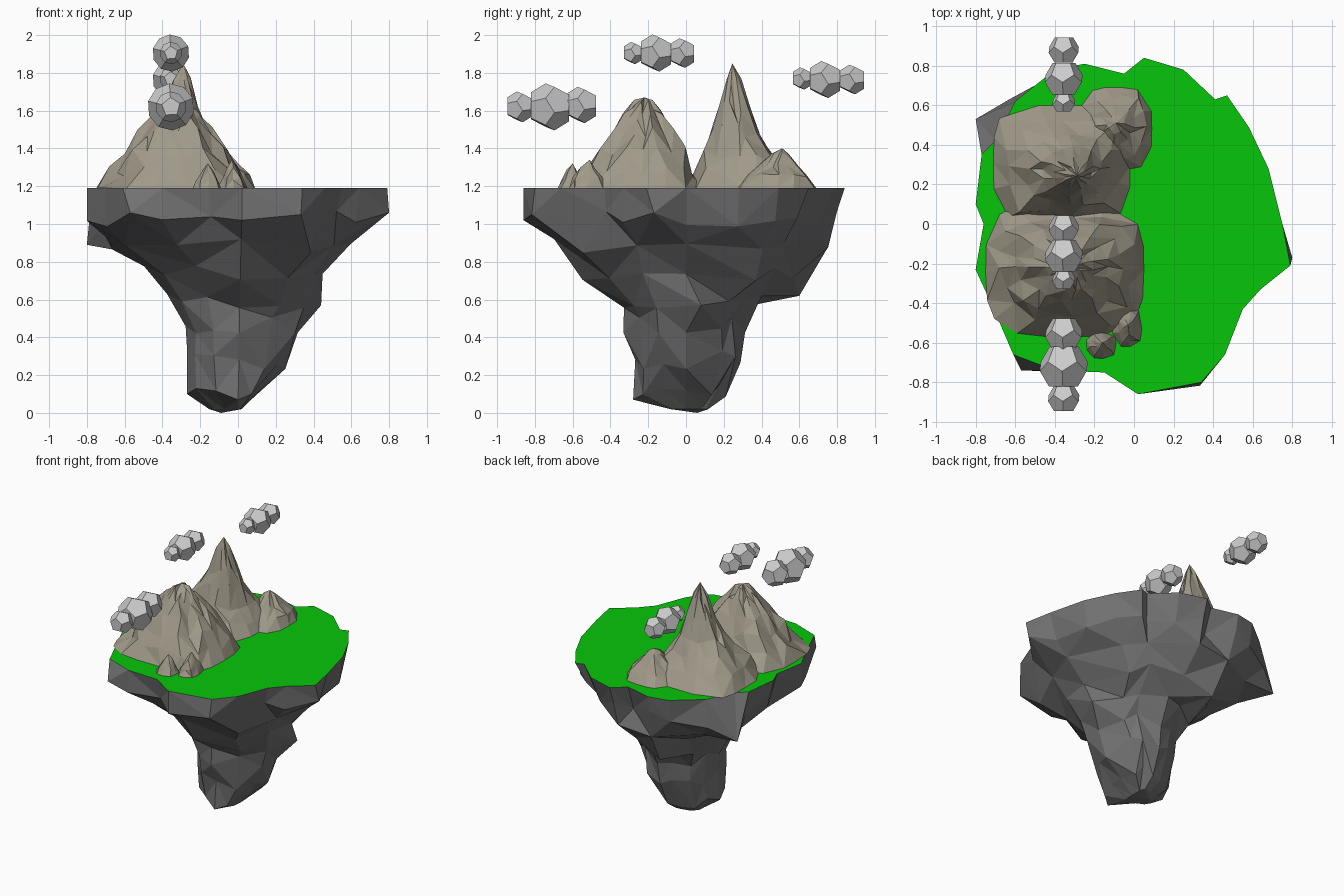
import bpy, bmesh, math, random
from mathutils import Vector, Euler

if "Cube" in bpy.data.objects:
    bpy.data.objects.remove(bpy.data.objects["Cube"])

random.seed(7)
TOP = 1.19


def material(name, rgb):
    m = bpy.data.materials.new(name)
    m.diffuse_color = (*rgb, 1)
    m.use_nodes = True
    m.node_tree.nodes["Principled BSDF"].inputs["Base Color"].default_value = m.diffuse_color
    return m


def finish(name, bm, mat=None):
    bmesh.ops.recalc_face_normals(bm, faces=bm.faces[:])
    me = bpy.data.meshes.new(name)
    bm.to_mesh(me)
    bm.free()
    ob = bpy.data.objects.new(name, me)
    bpy.context.collection.objects.link(ob)
    if mat:
        me.materials.append(mat)
    return ob


def bridge(bm, a, b):
    """Triangulate between ring a and ring b (same count, or b half of a)."""
    n, m = len(a), len(b)
    for i in range(m):
        j = (i + 1) % m
        if n == m:
            if i % 2:
                bm.faces.new((a[i], a[j], b[i]))
                bm.faces.new((a[j], b[j], b[i]))
            else:
                bm.faces.new((a[i], a[j], b[j]))
                bm.faces.new((a[i], b[j], b[i]))
        else:
            u, v, w = a[2 * i], a[2 * i + 1], a[(2 * i + 2) % n]
            bm.faces.new((u, v, b[i]))
            bm.faces.new((v, w, b[j]))
            bm.faces.new((v, b[j], b[i]))


stone = material("dark_stone", (0.17, 0.17, 0.17))
green = material("grass", (0.002, 0.56, 0.003))
tan = material("tan_rock", (0.35, 0.32, 0.25))

# Island outline, counter-clockwise from +x
outline = [(.75, 0), (.68, .28), (.58, .49), (.47, .65), (.41, .63), (.25, .78),
           (.05, .84), (-.05, .76), (-.25, .81), (-.40, .78), (-.60, .62), (-.70, .42),
           (-.77, .35), (-.80, .10), (-.76, 0), (-.80, -.23), (-.70, -.45), (-.61, -.66),
           (-.40, -.74), (-.15, -.75), (.02, -.86), (.34, -.80), (.46, -.66), (.55, -.43),
           (.64, -.33), (.79, -.21)]

# Grass top
bm = bmesh.new()
bm.faces.new([bm.verts.new((x, y, TOP)) for x, y in outline])
finish("grass_top", bm, green)

# Rock underside: height, x min, x max, y min, y max, vertex step
levels = [(1.03, -.78, .75, -.84, .82, 1), (.87, -.68, .64, -.68, .74, 2),
          (.74, -.48, .48, -.52, .60, 2), (.60, -.36, .40, -.35, .38, 2),
          (.46, -.28, .34, -.32, .31, 2), (.28, -.26, .25, -.28, .30, 2),
          (.10, -.26, .12, -.27, .20, 2), (.02, -.16, .02, -.08, .12, 2)]
bm = bmesh.new()
ring = [bm.verts.new((x, y, TOP)) for x, y in outline]
side = []
for z, x0, x1, y0, y1, step in levels:
    new = []
    for x, y in outline[::step]:
        if z > .8:      # upper rings keep the island outline
            c, s = x / .79, y / .85
        else:           # lower rings are rough ovals
            a = math.atan2(y, x)
            c, s = math.cos(a), math.sin(a)
        k = random.uniform(.93, 1.06)
        dz = random.uniform(-.05, .05) if z > .05 else 0
        new.append(bm.verts.new((c * k * (x1 if c > 0 else -x0),
                                 s * k * (y1 if s > 0 else -y0), z + dz)))
    bridge(bm, ring, new)
    ring = new
    side += new
tip = bm.verts.new((-.09, .06, 0))
for i, v in enumerate(ring):
    bm.faces.new((v, ring[(i + 1) % len(ring)], tip))
# Jutting ledges
for p in [(-.80, .53, .89), (.80, -.17, 1.06), (-.57, -.74, 1.06), (-.20, .60, .62),
          (.44, .08, .57), (-.27, -.02, .10), (.02, -.86, 1.02), (.0, -.28, .07)]:
    p = Vector(p)
    min(side, key=lambda v: (v.co - p).length).co = p
finish("rock_underside", bm, stone)


def mountain(name, box, peak, profile, n, rough, square=3.0):
    """Rough cone: footprint box (x0, x1, y0, y1) lofted up to the peak."""
    x0, x1, y0, y1 = box
    cx, cy, rx, ry = (x0 + x1) / 2, (y0 + y1) / 2, (x1 - x0) / 2, (y1 - y0) / 2
    px, py, pz = peak
    bm = bmesh.new()
    ring = None
    ridge = [random.uniform(-rough, rough) for _ in range(n)]
    for h, w in profile:
        t = 1 - w
        e = 2 + (square - 2) * w
        new = []
        for i in range(n):
            a = 2 * math.pi * (i + .5 * random.uniform(-.5, .5)) / n
            c, s = math.cos(a), math.sin(a)
            k = w / (abs(c) ** e + abs(s) ** e) ** (1 / e)
            if h > 0:
                k *= 1 + ridge[i] + random.uniform(-rough, rough) * .6
            dz = random.uniform(-.06, .06) * (pz - TOP) if h > 0 else 0
            new.append(bm.verts.new((cx + (px - cx) * t + rx * k * c,
                                     cy + (py - cy) * t + ry * k * s,
                                     TOP + h * (pz - TOP) + dz)))
        if ring:
            bridge(bm, ring, new)
        ring = new
    top = bm.verts.new(peak)
    for i, v in enumerate(ring):
        bm.faces.new((v, ring[(i + 1) % n], top))
    finish(name, bm, tan)


# Mountains and small rocks
sharp = [(0, 1), (.14, .80), (.30, .57), (.46, .41), (.64, .28), (.84, .13)]
broad = [(0, 1), (.18, .84), (.40, .67), (.62, .47), (.80, .30), (.92, .15)]
mountain("sharp_mountain", (-.71, -.02, .01, .60), (-.29, .245, 1.85), sharp, 16, .09, 4.5)
mountain("broad_mountain", (-.75, .05, -.57, .11), (-.32, -.22, 1.67), broad, 18, .10, 3.5)
mountain("low_hill", (-.27, .09, .27, .69), (-.09, .51, 1.40),
         [(0, 1), (.3, .78), (.6, .48), (.85, .22)], 14, .12, 3.5)
crag = [(0, 1), (.35, .75), (.7, .4)]
mountain("crag_left", (-.24, -.09, -.68, -.54), (-.16, -.60, 1.32), crag, 9, .15)
mountain("crag_right", (-.11, .04, -.62, -.42), (-.03, -.51, 1.34), crag, 9, .15)


def puff(bm, centre, r):
    """Dodecahedron made from the face centres of an icosahedron, one face to the front."""
    ico = bmesh.new()
    bmesh.ops.create_icosphere(ico, subdivisions=1, radius=1)
    turn = Euler((math.pi / 2, .25, 0))
    vs = []
    for f in ico.faces:
        p = f.calc_center_median().normalized() * r
        p.rotate(turn)
        vs.append(bm.verts.new(Vector(centre) + p))
    ico.free()
    bmesh.ops.convex_hull(bm, input=vs)


# Clouds: three puffs in a row along y, each (y, z, radius)
clouds = {"front_cloud": [(-.72, 1.62, .127), (-.555, 1.63, .098), (-.88, 1.62, .083)],
          "middle_cloud": [(-.16, 1.905, .10), (-.02, 1.905, .08), (-.28, 1.905, .06)],
          "back_cloud": [(.735, 1.765, .10), (.88, 1.765, .08), (.615, 1.77, .06)]}
for name, puffs in clouds.items():
    bm = bmesh.new()
    for y, z, r in puffs:
        puff(bm, (-.355, y, z), r)
    bmesh.ops.dissolve_limit(bm, angle_limit=.05, verts=bm.verts[:], edges=bm.edges[:])
    finish(name, bm)
